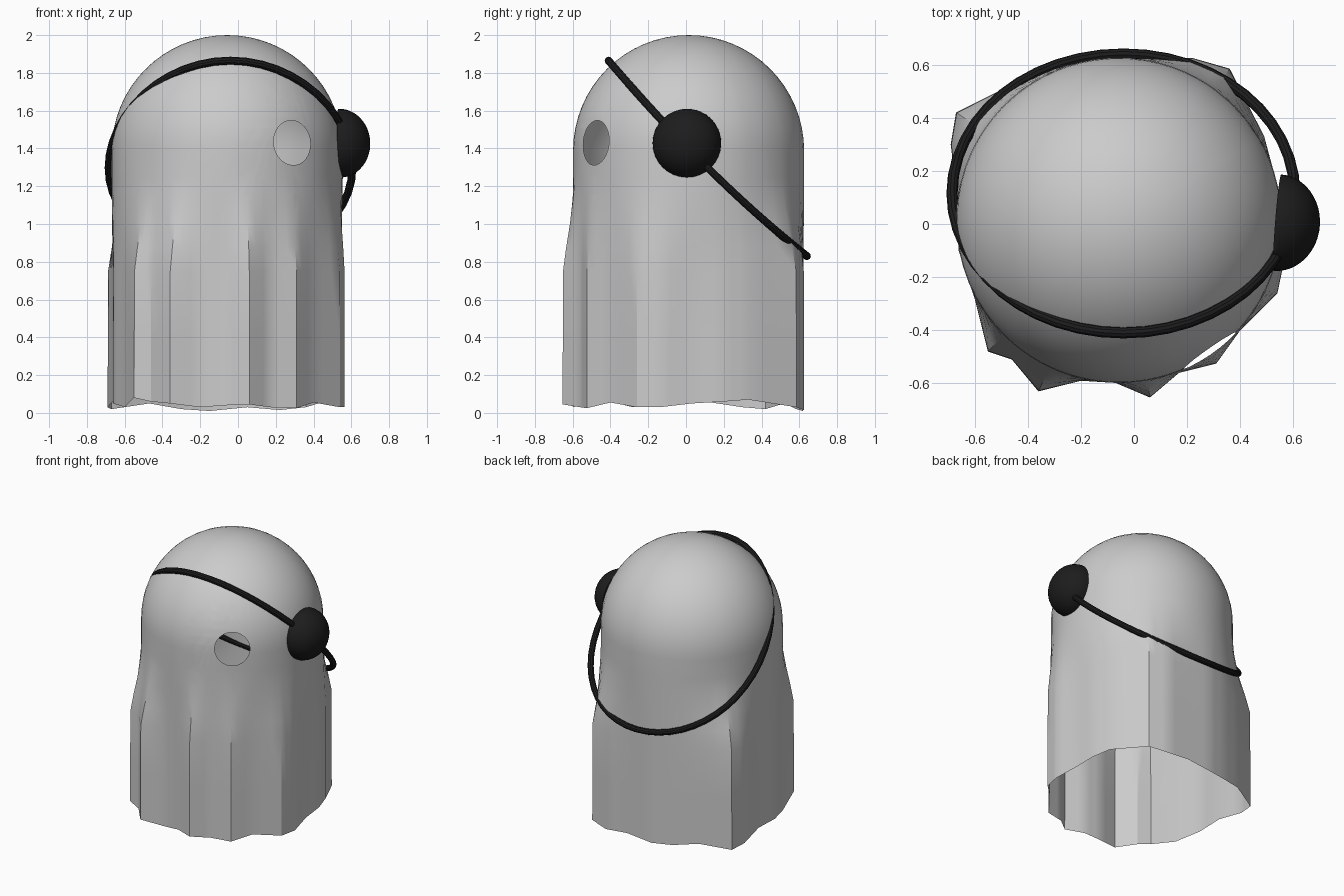
import bpy, bmesh
from math import sin, cos, pi, atan2, radians, sqrt
from mathutils import Vector, Matrix

if "Cube" in bpy.data.objects:
    bpy.data.objects.remove(bpy.data.objects["Cube"])

CX, CY, CZ, R = -0.057, 0.014, 1.388, 0.612

black = bpy.data.materials.new("black")
black.diffuse_color = (0.012, 0.012, 0.012, 1)
black.use_nodes = True
black.node_tree.nodes["Principled BSDF"].inputs["Base Color"].default_value = black.diffuse_color


def finish(name, bm, mat=None):
    me = bpy.data.meshes.new(name)
    bm.to_mesh(me)
    bm.free()
    ob = bpy.data.objects.new(name, me)
    bpy.context.collection.objects.link(ob)
    if mat:
        me.materials.append(mat)
    bpy.ops.object.select_all(action='DESELECT')
    ob.select_set(True)
    bpy.context.view_layer.objects.active = ob
    bpy.ops.object.shade_smooth_by_angle(angle=radians(30))
    return ob


# Hem outline of the draped sheet (x, y, z), counter-clockwise from the right side
hem = [(.535, .03, .05), (.525, .2, .06), (.49, .33, .07), (.36, .585, .03),
       (.22, .625, .015), (.05, .622, .03), (-.15, .62, .01), (-.3, .585, .02),
       (-.47, .52, .05), (-.67, .42, .02), (-.69, .3, .03), (-.665, .1, .06),
       (-.66, -.1, .05), (-.60, -.28, .03), (-.55, -.48, .08), (-.46, -.51, .06),
       (-.36, -.63, .05), (-.2, -.59, .03), (-.07, -.598, .04), (.06, -.653, .045),
       (.17, -.56, .03), (.31, -.525, .025), (.40, -.40, .055), (.54, -.26, .03),
       (.565, -.14, .03)]
SUB = 3
cols = []
for i, p in enumerate(hem):
    a, b = Vector(p), Vector(hem[(i + 1) % len(hem)])
    cols += [a.lerp(b, k / SUB) for k in range(SUB)]
angles = [atan2(c.y - CY, c.x - CX) for c in cols]

# Sheet: dome rings on top, then a skirt blending from circle to hem
bm = bmesh.new()
rings = []
for k in range(1, 17):
    t = pi / 2 * k / 16
    rings.append([bm.verts.new((CX + R * sin(t) * cos(a), CY + R * sin(t) * sin(a),
                                CZ + R * cos(t))) for a in angles])
for h, w in ((1.25, .0), (1.15, .1), (1.0, .4), (.88, .7), (.75, .97), (.4, .99), (0, 1)):
    ring = []
    for c, a in zip(cols, angles):
        round_pt = Vector((CX + R * cos(a), CY + R * sin(a), 0))
        p = round_pt.lerp(Vector((c.x, c.y, 0)), w)
        ring.append(bm.verts.new((p.x, p.y, h if h else c.z)))
    rings.append(ring)
top = bm.verts.new((CX, CY, CZ + R))
n = len(cols)
for j in range(n):
    m = (j + 1) % n
    bm.faces.new((top, rings[0][j], rings[0][m]))
    for r0, r1 in zip(rings, rings[1:]):
        bm.faces.new((r0[j], r1[j], r1[m], r0[m]))

# Eye hole: clip the nearby faces with a ring of planes, delete what is inside
ang = radians(-55)
out = Vector((cos(ang), sin(ang), 0))
side = Vector((-sin(ang), cos(ang), 0))
eye = Vector((CX, CY, 1.43)) + out * R
inside = [f for f in bm.faces if (f.calc_center_median() - eye).length < .35]
for k in range(28):
    t = 2 * pi * k / 28
    no = side * cos(t) + Vector((0, 0, 1)) * sin(t)
    co = eye + no * .118
    geom = list({v for f in inside for v in f.verts}) + \
        list({e for f in inside for e in f.edges}) + inside
    res = bmesh.ops.bisect_plane(bm, geom=geom, dist=1e-6, plane_co=co, plane_no=no)
    inside = [f for f in res['geom'] if isinstance(f, bmesh.types.BMFace)
              and (f.calc_center_median() - co).dot(no) < 0]
bmesh.ops.delete(bm, geom=inside, context='FACES')
finish("draped_sheet", bm)

# Eye patch: flattened half ball on the right side
bm = bmesh.new()
bmesh.ops.create_uvsphere(bm, u_segments=32, v_segments=24, radius=1)
bmesh.ops.bisect_plane(bm, geom=bm.verts[:] + bm.edges[:] + bm.faces[:],
                       plane_co=(0, 0, 0), plane_no=(0, 0, 1), clear_inner=True)
bmesh.ops.holes_fill(bm, edges=[e for e in bm.edges if e.is_boundary], sides=0)
rot = Vector((.36, -.028, .018)).to_track_quat('Z', 'Y').to_matrix().to_4x4()
bmesh.ops.transform(bm, verts=bm.verts, matrix=Matrix.Translation((.54, .005, 1.428))
                    @ rot @ Matrix.Diagonal((.182, .182, .16, 1)))
finish("eye_patch", bm, black)

# Strap: slightly sagging tilted loop swept with a round section
N, S, RAD = 48, 10, .021


def strap_point(t):
    y = .115 + .525 * sin(t)
    u = (sin(t) + 1) / 2
    return Vector((-.04 + .645 * cos(t), y, 1.865 - 1.035 * u - .2 * u * (1 - u)))


bm = bmesh.new()
loops = []
plane_n = Vector((0, .71, .71))
for i in range(N):
    t = 2 * pi * i / N
    tan = (strap_point(t + .01) - strap_point(t - .01)).normalized()
    u = tan.cross(plane_n).normalized()
    v = u.cross(tan)
    loops.append([bm.verts.new(strap_point(t) + RAD * (u * cos(2 * pi * s / S) + v * sin(2 * pi * s / S)))
                  for s in range(S)])
for i in range(N):
    a, b = loops[i], loops[(i + 1) % N]
    for s in range(S):
        q = (s + 1) % S
        bm.faces.new((a[s], a[q], b[q], b[s]))
bmesh.ops.recalc_face_normals(bm, faces=bm.faces)
finish("patch_strap", bm, black)
